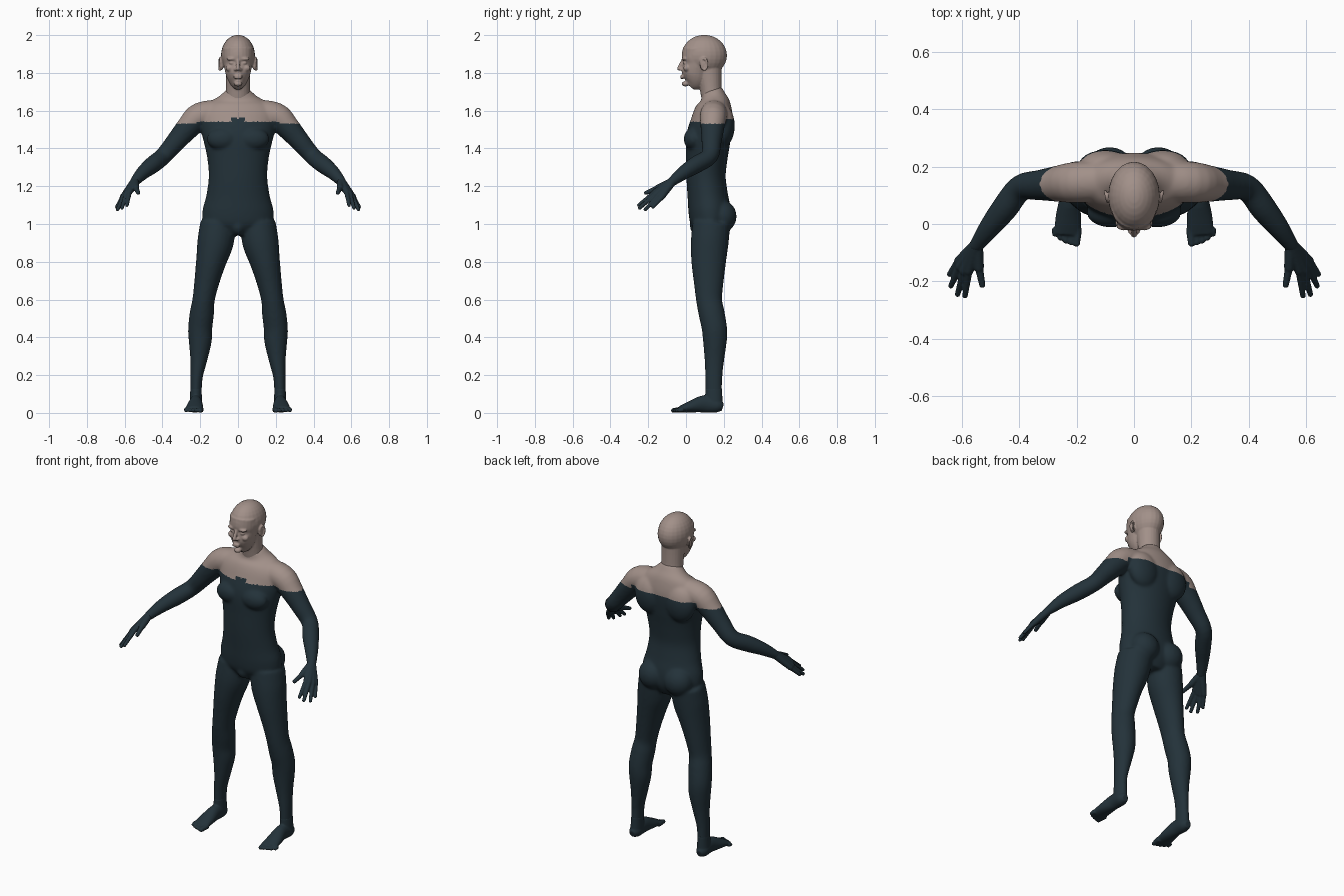
import bpy, bmesh, math
from mathutils import Vector, Matrix

cube = bpy.data.objects.get("Cube")
if cube:
    bpy.data.objects.remove(cube, do_unlink=True)

X_AXIS, Y_AXIS = Vector((1, 0, 0)), Vector((0, 1, 0))
SIDES = (1, -1)


def make_material(name, color):
    mat = bpy.data.materials.new(name)
    mat.use_nodes = True
    mat.diffuse_color = color
    shader = mat.node_tree.nodes["Principled BSDF"]
    shader.inputs["Base Color"].default_value = color
    shader.inputs["Roughness"].default_value = 0.8
    return mat


skin = make_material("skin", (0.36, 0.28, 0.25, 1))
suit = make_material("dark suit", (0.017, 0.032, 0.042, 1))


def spline(a, b, c, d, t):
    """Catmull-Rom blend between b and c."""
    return b + 0.5 * t * (c - a + t * (2 * a - 5 * b + 4 * c - d + t * (3 * (b - c) + d - a)))


def tube(bm, rows, side=1, ref=X_AXIS, segments=24, steps=4):
    """Loft ellipses along rows of (x, y, z, width, depth); depth may be left out."""
    rows = [tuple(r) + (r[3],) if len(r) == 4 else tuple(r) for r in rows]
    rows = [rows[0]] + rows + [rows[-1]]
    path = []
    for i in range(1, len(rows) - 2):
        for k in range(steps):
            path.append([spline(*v, k / steps) for v in zip(*rows[i - 1:i + 3])])
    path.append(list(rows[-1]))
    centers = [Vector((side * p[0], p[1], p[2])) for p in path]
    rings = []
    for i, (c, p) in enumerate(zip(centers, path)):
        d = (centers[min(i + 1, len(path) - 1)] - centers[max(i - 1, 0)]).normalized()
        u = (ref - d * ref.dot(d)).normalized()
        v = d.cross(u)
        angles = [2 * math.pi * k / segments for k in range(segments)]
        rings.append([bm.verts.new(c + u * p[3] * math.cos(a) + v * p[4] * math.sin(a))
                      for a in angles])
    for lower, upper in zip(rings, rings[1:]):
        for k in range(segments):
            n = (k + 1) % segments
            bm.faces.new((lower[k], lower[n], upper[n], upper[k]))
    bm.faces.new(rings[0][::-1])
    bm.faces.new(rings[-1])


def blob(bm, center, radii, side=1):
    """Ellipsoid; side mirrors it across x."""
    place = Matrix.Translation((side * center[0], center[1], center[2]))
    bmesh.ops.create_uvsphere(bm, u_segments=24, v_segments=16, radius=1,
                              matrix=place @ Matrix.Diagonal((*radii, 1)))


def finger(bm, start, tip, radius, side):
    """Tapered digit with a rounded tip."""
    tube(bm, [(*start, radius * 1.15), (*tip, radius * 0.85)], side, Y_AXIS, 12)
    blob(bm, tip, [radius * 0.85] * 3, side)


def finish(bm, name, voxel, smoothing, rule):
    """Fuse the overlapping parts into one smooth skin and colour its faces."""
    bmesh.ops.recalc_face_normals(bm, faces=bm.faces)
    mesh = bpy.data.meshes.new(name)
    bm.to_mesh(mesh)
    bm.free()
    obj = bpy.data.objects.new(name, mesh)
    bpy.context.collection.objects.link(obj)
    remesh = obj.modifiers.new("fuse", 'REMESH')
    remesh.mode, remesh.voxel_size = 'VOXEL', voxel
    smooth = obj.modifiers.new("soften", 'SMOOTH')
    smooth.factor, smooth.iterations = 0.5, smoothing
    bpy.context.view_layer.update()
    graph = bpy.context.evaluated_depsgraph_get()
    fused = bpy.data.meshes.new_from_object(obj.evaluated_get(graph))
    obj.modifiers.clear()
    obj.data = fused
    fused.name = name
    fused.materials.clear()
    fused.materials.append(skin)
    fused.materials.append(suit)
    for face in fused.polygons:
        face.material_index = int(rule(face.center))
        face.use_smooth = True


def below_neckline(p):
    """True where the suit covers the body."""
    if abs(p.x) > 0.22:
        return p.z < 1.53
    if p.y > 0.15:
        return p.z < 1.555
    return p.z < (1.56 if abs(p.x) < 0.035 else 1.543)


# Torso
body = bmesh.new()
torso = [(0.94, 0.13, 0.1, 0.07), (1, 0.13, 0.18, 0.105), (1.07, 0.125, 0.188, 0.112),
         (1.15, 0.115, 0.168, 0.107), (1.25, 0.106, 0.155, 0.104), (1.35, 0.11, 0.163, 0.11),
         (1.45, 0.118, 0.185, 0.118), (1.53, 0.135, 0.205, 0.112), (1.59, 0.145, 0.2, 0.103),
         (1.64, 0.15, 0.16, 0.085), (1.675, 0.145, 0.1, 0.066), (1.71, 0.135, 0.062, 0.055)]
tube(body, [(0, y, z, w, d) for z, y, w, d in torso], segments=40)
blob(body, (0, 0.065, 0.99), (0.04, 0.045, 0.05))

# Legs as (height, x, y, width, depth)
leg = [(1, 0.105, 0.135, 0.095, 0.1), (0.9, 0.12, 0.125, 0.096, 0.1),
       (0.8, 0.143, 0.12, 0.08, 0.092), (0.7, 0.164, 0.12, 0.067, 0.08),
       (0.6, 0.182, 0.122, 0.059, 0.069), (0.53, 0.191, 0.135, 0.064, 0.069),
       (0.45, 0.2, 0.15, 0.064, 0.067), (0.38, 0.2, 0.153, 0.061, 0.063),
       (0.28, 0.208, 0.15, 0.045, 0.052), (0.18, 0.22, 0.147, 0.032, 0.045),
       (0.07, 0.223, 0.148, 0.03, 0.044)]
arm = [(0.08, 0.15, 1.59, 0.07), (0.2, 0.145, 1.572, 0.072), (0.265, 0.14, 1.51, 0.063),
       (0.33, 0.135, 1.435, 0.053), (0.395, 0.125, 1.36, 0.046), (0.45, 0.055, 1.315, 0.046),
       (0.505, -0.015, 1.27, 0.037), (0.555, -0.085, 1.215, 0.024)]
for s in SIDES:
    tube(body, [(x, y, z, w, d) for z, x, y, w, d in leg], s)
    tube(body, arm, s, Y_AXIS)
    blob(body, (0.08, 0.04, 1.45), (0.085, 0.052, 0.06), s)    # chest
    blob(body, (0.085, 0.19, 1.04), (0.085, 0.078, 0.085), s)  # seat
    blob(body, (0.1, 0.2, 1.52), (0.095, 0.058, 0.11), s)      # shoulder blade
finish(body, "body", 0.008, 8, below_neckline)

# Hands
hands = bmesh.new()
wrist = (0.545, -0.07, 1.228)
digits = [((0.575, -0.165, 1.168), (0.588, -0.25, 1.1)), ((0.593, -0.165, 1.156), (0.614, -0.245, 1.085)),
          ((0.607, -0.15, 1.145), (0.637, -0.215, 1.077)), ((0.612, -0.13, 1.14), (0.642, -0.175, 1.09))]
for s in SIDES:
    for knuckle, tip in digits:
        tube(hands, [(*wrist, 0.023), (*knuckle, 0.016)], s, Y_AXIS, 16)
        blob(hands, knuckle, [0.015] * 3, s)
        finger(hands, knuckle, tip, 0.0115, s)
    thumb_base = (0.54, -0.15, 1.19)
    tube(hands, [(*wrist, 0.02), (*thumb_base, 0.018)], s, Y_AXIS, 16)
    blob(hands, thumb_base, [0.018] * 3, s)
    finger(hands, thumb_base, (0.528, -0.212, 1.165), 0.013, s)
finish(hands, "hands", 0.004, 3, lambda p: True)

# Feet
feet = bmesh.new()
foot = [(0.225, 0.195, 0.03, 0.018, 0.02), (0.225, 0.165, 0.038, 0.034, 0.037),
        (0.224, 0.1, 0.048, 0.034, 0.046), (0.228, 0.03, 0.034, 0.044, 0.032),
        (0.232, -0.035, 0.018, 0.047, 0.016)]
for s in SIDES:
    tube(feet, foot, s)
    tube(feet, [(0.222, 0.147, 0.13, 0.03, 0.044), (0.224, 0.148, 0.05, 0.033, 0.046)], s)
    for i in range(5):
        x = 0.197 + 0.019 * i
        radius = 0.015 if i == 0 else 0.0115
        finger(feet, (x, -0.015, 0.018), (x + 0.003, -0.067 + 0.004 * i * i / 2, 0.013), radius, s)
finish(feet, "feet", 0.0045, 4, lambda p: True)

# Head and neck
head = bmesh.new()
tube(head, [(0, 0.15, 1.62, 0.075, 0.06), (0, 0.135, 1.69, 0.064, 0.057),
            (0, 0.127, 1.76, 0.063, 0.062), (0, 0.12, 1.84, 0.065, 0.07)])
blob(head, (0, 0.097, 1.893), (0.09, 0.12, 0.108))
jaw = [(1.73, 0.02, 0.02, 0.028), (1.75, 0.036, 0.044, 0.056), (1.78, 0.048, 0.061, 0.07),
       (1.82, 0.053, 0.071, 0.074), (1.85, 0.058, 0.076, 0.074), (1.88, 0.06, 0.08, 0.083),
       (1.93, 0.064, 0.08, 0.08)]
tube(head, [(0, y, z, w, d) for z, y, w, d in jaw])
blob(head, (0, -0.003, 1.742), (0.022, 0.02, 0.014))               # chin
tube(head, [(0, -0.015, 1.868, 0.009), (0, -0.036, 1.825, 0.011)])  # nose
blob(head, (0, -0.035, 1.822), (0.012, 0.013, 0.01))
for z in (1.784, 1.773):                                            # lips
    blob(head, (0, -0.02, z), (0.024, 0.011, 0.0055))
for s in SIDES:
    blob(head, (0.013, -0.024, 1.818), (0.009, 0.011, 0.008), s)   # nostril
    blob(head, (0.034, -0.008, 1.874), (0.028, 0.015, 0.009), s)   # brow
    blob(head, (0.032, -0.003, 1.852), (0.017, 0.013, 0.008), s)   # eye
    blob(head, (0.044, 0.004, 1.825), (0.022, 0.018, 0.018), s)    # cheek
    # Ear: thin shell with a curled rim
    blob(head, (0.088, 0.09, 1.843), (0.011, 0.016, 0.03), s)
    rim = [math.radians(a) for a in range(-100, 190, 30)]
    tube(head, [(0.096 + 0.004 * math.cos(a), 0.095 + 0.018 * math.cos(a),
                 1.846 + 0.031 * math.sin(a), 0.006) for a in rim], s, X_AXIS, 10)
finish(head, "head", 0.0045, 4, lambda p: False)
